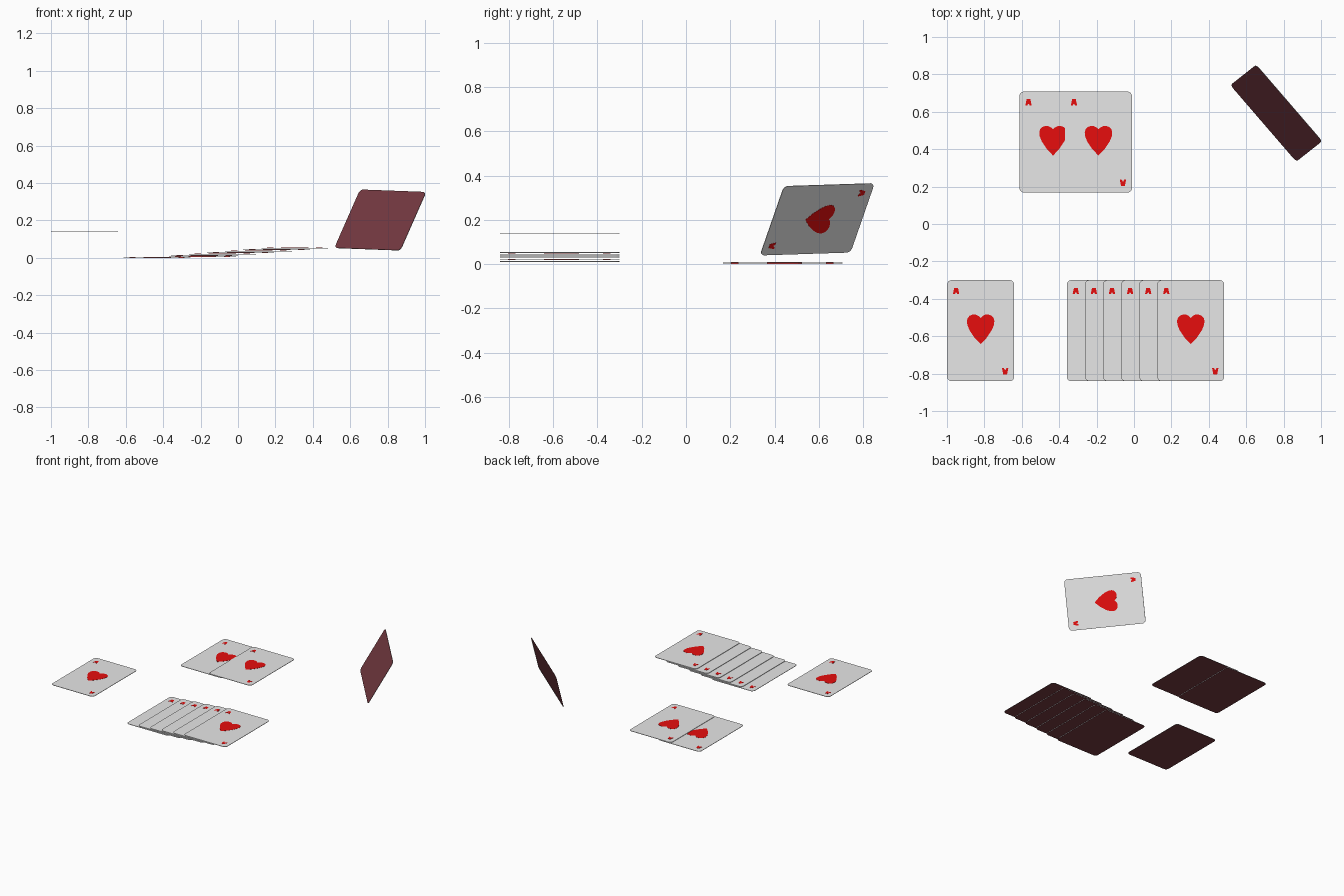
import bpy, bmesh, math
from mathutils import Matrix, Vector

if "Cube" in bpy.data.objects:
    bpy.data.objects.remove(bpy.data.objects["Cube"])

W, H, R, T = 0.358, 0.54, 0.024, 0.003   # card width, height, corner radius, thickness


def material(name, rgb):
    m = bpy.data.materials.new(name)
    m.diffuse_color = (*rgb, 1)
    m.use_nodes = True
    m.node_tree.nodes["Principled BSDF"].inputs["Base Color"].default_value = m.diffuse_color
    return m


WHITE = material("card_white", (0.91, 0.91, 0.91))
BACK = material("back_maroon", (0.18, 0.042, 0.053))
RED = material("heart_red", (0.95, 0.005, 0.005))


def rounded_card():
    pts = []
    for k, (sx, sy) in enumerate([(1, 1), (-1, 1), (-1, -1), (1, -1)]):
        for i in range(6):
            a = math.radians(90 * k + 18 * i)
            pts.append((sx * (W / 2 - R) + R * math.cos(a),
                        sy * (H / 2 - R) + R * math.sin(a)))
    return pts


def heart():
    half = [(0, .068), (.010, .078), (.024, .085), (.042, .086), (.058, .080),
            (.069, .068), (.0735, .052), (.071, .030), (.060, .003),
            (.032, -.039), (0, -.072)]
    # right side downwards, then mirrored side upwards
    return half + [(-x, y) for x, y in reversed(half[1:-1])]


def pip(cx, cy, s):
    # small notched tapered mark; s = -1 turns it upside down
    shape = [(-.017, -.017), (-.010, .017), (.010, .017), (.017, -.017), (.007, -.017), (0, -.006), (-.007, -.017)]
    return [(cx + s * x, cy + s * y) for x, y in shape]


def prism(bm, pts, z0, z1, mat):
    low = [bm.verts.new((x, y, z0)) for x, y in pts]
    top = [bm.verts.new((x, y, z1)) for x, y in pts]
    n = len(pts)
    faces = [bm.faces.new(low), bm.faces.new(top)]
    faces += [bm.faces.new((low[i], low[(i + 1) % n], top[(i + 1) % n], top[i])) for i in range(n)]
    for f in faces:
        f.material_index = mat
    bmesh.ops.recalc_face_normals(bm, faces=faces)
    return faces


def make_mesh(name):
    bm = bmesh.new()
    # body with a coloured underside
    faces = prism(bm, rounded_card(), 0, T, 0)
    faces[0].material_index = 1
    # centre heart and two corner marks as thin plates
    for shape in (heart(), pip(-.131, .212, 1), pip(.131, -.218, -1)):
        prism(bm, shape, T - .001, T + .001, 2)
    me = bpy.data.meshes.new(name)
    bm.to_mesh(me)
    bm.free()
    for m in (WHITE, BACK, RED):
        me.materials.append(m)
    return me


CARD = make_mesh("card")


def place(name, x, y, z, rot=Matrix.Identity(4)):
    ob = bpy.data.objects.new(name, CARD)
    bpy.context.collection.objects.link(ob)
    ob.matrix_world = Matrix.Translation((x, y, z)) @ rot


# single floating card
place("single_card", -0.82, -0.57, 0.137)

# overlapping pair
place("pair_card_left", -0.433, 0.438, 0.0)
place("pair_card_right", -0.19, 0.438, 0.005)

# fanned row of six
for i in range(6):
    place(f"row_card_{i + 1}", -0.18 + 0.0967 * i, -0.57, 0.010 + 0.0082 * i)

# tilted card, face turned to the right, back and down
v = Vector((-0.345, 0.40, 0.013)).normalized()
n = Vector((0.654, 0.58, -0.49))
n = (n - v * n.dot(v)).normalized()
u = v.cross(n)
place("tilted_card", 0.76, 0.592, 0.203, Matrix((u, v, n)).transposed().to_4x4())
